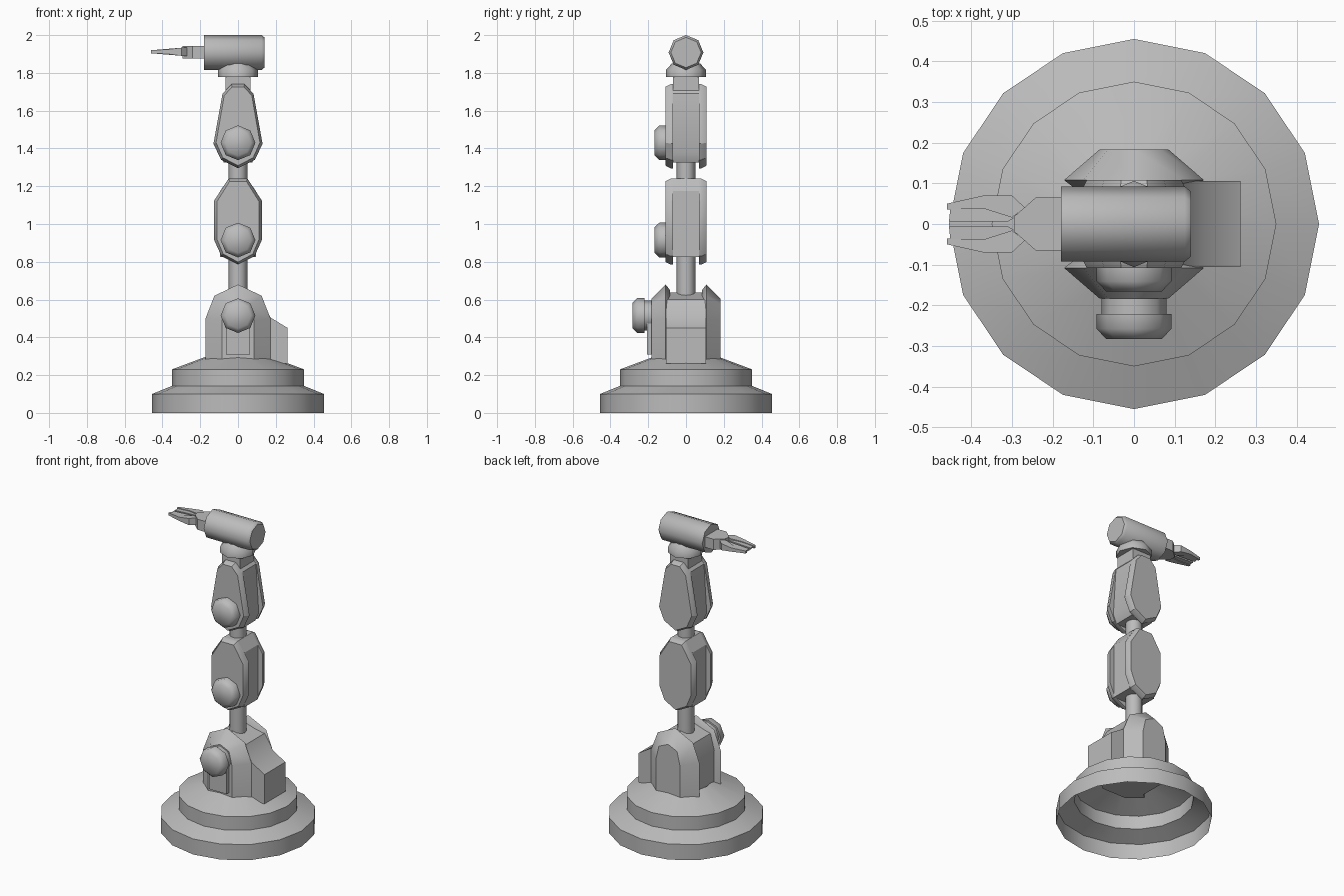
import bpy, bmesh, math
from mathutils import Vector

default = bpy.data.objects.get("Cube")
if default:
    bpy.data.objects.remove(default, do_unlink=True)

GREY = (0.5, 0.5, 0.5, 1)
grey = bpy.data.materials.new("plain_grey")
grey.use_nodes = True
grey.diffuse_color = GREY
grey.node_tree.nodes["Principled BSDF"].inputs["Base Color"].default_value = GREY


def loft(name, rings, caps=True, angle=30):
    """Skin a list of equal-length point rings."""
    bm = bmesh.new()
    vs = [[bm.verts.new(p) for p in ring] for ring in rings]
    n = len(rings[0])
    for a, b in zip(vs, vs[1:]):
        for i in range(n):
            j = (i + 1) % n
            bm.faces.new((a[i], a[j], b[j], b[i]))
    if caps:
        bm.faces.new(vs[0])
        bm.faces.new(vs[-1])
    bmesh.ops.recalc_face_normals(bm, faces=bm.faces)
    me = bpy.data.meshes.new(name)
    bm.to_mesh(me)
    bm.free()
    me.materials.append(grey)
    ob = bpy.data.objects.new(name, me)
    bpy.context.collection.objects.link(ob)
    bpy.ops.object.select_all(action='DESELECT')
    ob.select_set(True)
    bpy.context.view_layer.objects.active = ob
    bpy.ops.object.shade_smooth_by_angle(angle=math.radians(angle))
    return ob


def turned(name, profile, axis="Z", centre=(0, 0, 0), sides=8, caps=True, angle=50):
    """Turn (radius, distance) pairs around an axis."""
    rings = []
    for r, h in profile:
        ring = []
        for i in range(sides):
            t = math.tau * i / sides
            a, b = r * math.cos(t), r * math.sin(t)
            p = {"X": (h, a, b), "Y": (a, h, b), "Z": (a, b, h)}[axis]
            ring.append(Vector(p) + Vector(centre))
        rings.append(ring)
    return loft(name, rings, caps, angle)


def mirrored(half):
    """Complete an xz outline from its +x half, bottom to top."""
    return half + [(-x, z) for x, z in reversed(half) if x > 0]


def slab(name, layers, angle=30):
    """Loft xz outlines placed at given y values."""
    return loft(name, [[(x, y, z) for x, z in outline] for y, outline in layers], angle=angle)


def box(name, x0, x1, y0, y1, z0, z1):
    return slab(name, [(y, [(x0, z0), (x1, z0), (x1, z1), (x0, z1)]) for y in (y0, y1)])


def shrink(outline, d, zc):
    w = max(x for x, z in outline)
    h = max(abs(z - zc) for x, z in outline)
    return [(x * (1 - d / w), zc + (z - zc) * (1 - d / h)) for x, z in outline]


def knob(name, z, front):
    turned(name, [(0.068, 0), (0.092, 0.025), (0.092, 0.062)], "Y", (0, front, z))


# Stepped hollow base
turned("stepped_base", [(0.455, 0), (0.455, 0.1), (0.35, 0.143), (0.35, 0.23), (0.15, 0.305)],
       sides=16, caps=False, angle=30)

# Turret: two domed cheeks around a core with a side housing
inner = mirrored([(0.172, 0.265), (0.172, 0.5), (0.125, 0.62), (0, 0.68)])
outer = mirrored([(0.085, 0.265), (0.085, 0.49), (0.065, 0.575), (0, 0.605)])
for side, s in (("front", -1), ("back", 1)):
    slab(side + "_turret_cheek",
         [(s * 0.085, shrink(inner, 0.03, 0.265)), (s * 0.108, inner), (s * 0.183, outer)], 40)
slab("turret_core", [(y, [(-0.14, 0.262), (0.262, 0.262), (0.262, 0.45), (0.172, 0.505),
                          (0.12, 0.6), (0, 0.638), (-0.11, 0.6), (-0.14, 0.5)])
                     for y in (-0.106, 0.106)])
box("turret_front_plate", -0.063, 0.063, -0.207, -0.16, 0.31, 0.5)
turned("turret_knob_shaft", [(0.08, -0.23), (0.08, -0.15)], "Y", (0, 0, 0.515))
knob("turret_knob", 0.515, -0.283)

# Round posts joining the sections
for name, z0, z1 in (("lower_post", 0.6, 0.86), ("middle_post", 1.2, 1.36)):
    turned(name, [(0.049, z0), (0.049, z1)], sides=12)

# Arm sections: paired bevelled plates on a recessed core
lower_plate = mirrored([(0, 0.785), (0.088, 0.83), (0.126, 0.915), (0.126, 1.125), (0.05, 1.24)])
lower_core = mirrored([(0.094, 0.825), (0.094, 1.175), (0.05, 1.24)])
upper_plate = mirrored([(0, 1.295), (0.09, 1.34), (0.13, 1.425), (0.082, 1.69), (0.035, 1.74)])
upper_core = mirrored([(0.075, 1.325), (0.1, 1.38), (0.08, 1.69), (0.035, 1.74)])
for arm, plate, core, zc, zk in (("lower", lower_plate, lower_core, 1.01, 0.915),
                                 ("upper", upper_plate, upper_core, 1.52, 1.43)):
    for side, s in (("front", -1), ("back", 1)):
        slab(f"{arm}_arm_{side}_plate",
             [(s * 0.068, plate), (s * 0.082, plate), (s * 0.108, shrink(plate, 0.014, zc))])
    slab(arm + "_arm_core", [(-0.07, core), (0.07, core)])
    knob(arm + "_arm_knob", zk, -0.166)

# Neck and head
box("neck_block", -0.065, 0.065, -0.07, 0.07, 1.7, 1.79)
turned("head_collar", [(0.106, 1.777), (0.106, 1.815), (0.075, 1.85)])
turned("head_barrel", [(0.092, -0.18), (0.092, 0.125), (0.08, 0.14)], "X", (0, 0, 1.908))

# Wrist tapering towards the gripper
wrist = [(-0.16, -0.065), (-0.242, -0.065), (-0.295, -0.018),
         (-0.295, 0.018), (-0.242, 0.065), (-0.16, 0.065)]
loft("wrist", [[(x, y, z) for x, y in wrist] for z in (1.875, 1.943)])

# Two gripper fingers, thinning towards the tips
finger = [(-0.268, 0.04), (-0.3, 0.07), (-0.37, 0.07), (-0.46, 0.05), (-0.46, 0.036),
          (-0.37, 0.038), (-0.3, 0.016)]
blade = [(-0.29, 0.018), (-0.3, 0.025), (-0.37, 0.042), (-0.452, 0.036), (-0.455, 0.006),
         (-0.31, 0.006)]


def thickness(x):
    return 0.008 + 0.016 * min(1, max(0, (x + 0.4) / 0.12))


for side, s in (("front", -1), ("back", 1)):
    for part, outline, k in (("finger", finger, 1), ("finger_blade", blade, 0.6)):
        loft(f"{side}_{part}",
             [[(x, s * y, 1.912 + t * k * thickness(x)) for x, y in outline] for t in (-1, 1)])
